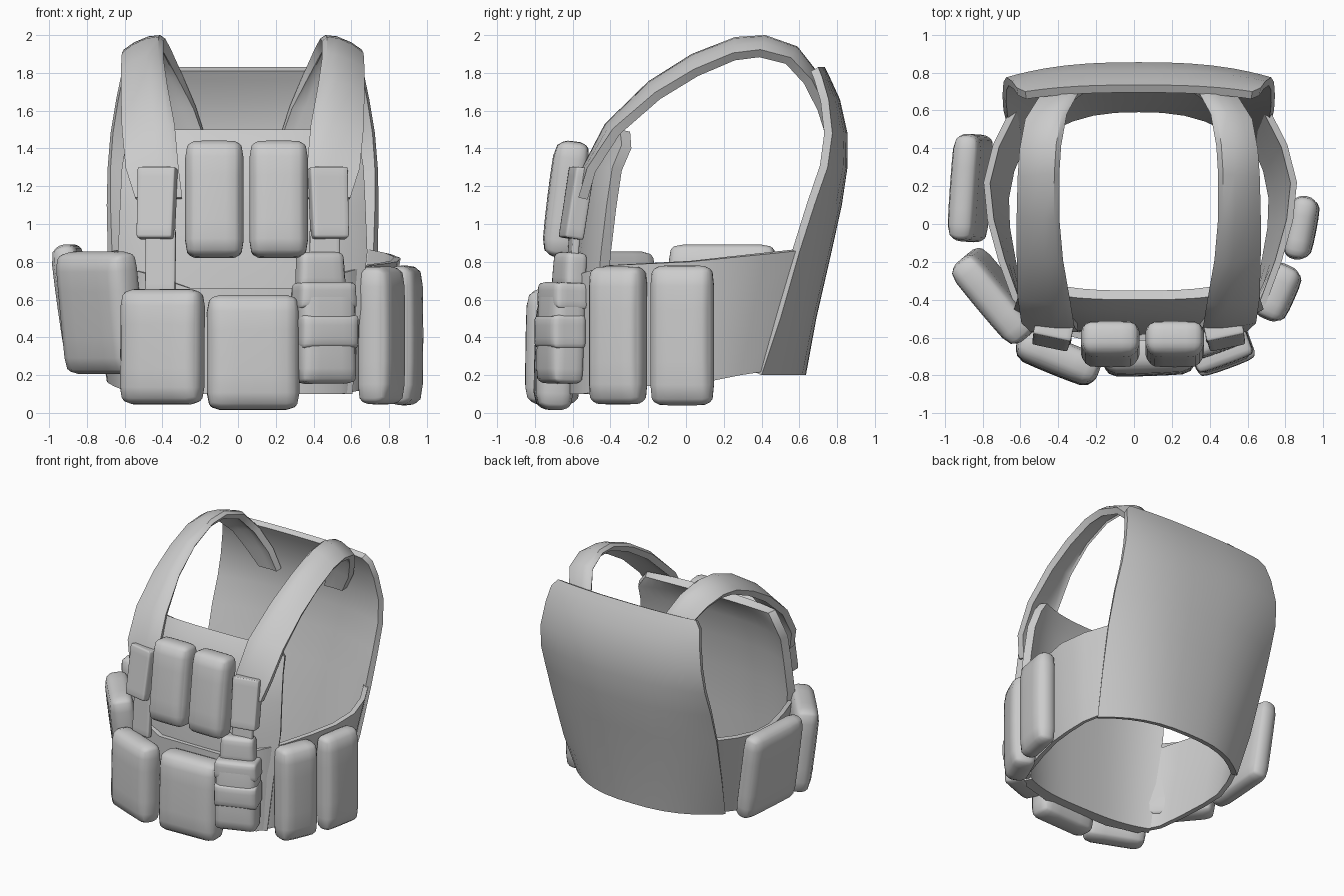
import bpy, bmesh, math
from mathutils import Vector, Matrix

if "Cube" in bpy.data.objects:
    bpy.data.objects.remove(bpy.data.objects["Cube"])

CX = 0.025  # sideways centre of the carrier


def finish(name, bm, angle=40, thickness=0):
    me = bpy.data.meshes.new(name)
    bm.to_mesh(me)
    bm.free()
    ob = bpy.data.objects.new(name, me)
    bpy.context.collection.objects.link(ob)
    bpy.ops.object.select_all(action='DESELECT')
    ob.select_set(True)
    bpy.context.view_layer.objects.active = ob
    if thickness:
        m = ob.modifiers.new("thickness", 'SOLIDIFY')
        m.thickness = thickness
        m.offset = -1
        bpy.ops.object.modifier_apply(modifier=m.name)
    bpy.ops.object.shade_smooth_by_angle(angle=math.radians(angle))
    return ob


def sheet(name, rows, thickness):
    """Skin a grid of points and thicken it inwards."""
    bm = bmesh.new()
    vs = [[bm.verts.new(p) for p in row] for row in rows]
    for a, b in zip(vs, vs[1:]):
        for i in range(len(a) - 1):
            bm.faces.new((a[i], a[i + 1], b[i + 1], b[i]))
    return finish(name, bm, 40, thickness)


def plate(name, profile, side, thickness, power):
    """Curved plate from rows of z, half width, centre y, edge y."""
    rows, n = [], 16
    for z, hw, yc, ye in profile:
        row = []
        for i in range(n + 1):
            u = math.sin((2 * i / n - 1) * math.pi / 2)
            row.append((CX + side * u * hw, yc + (ye - yc) * abs(u) ** power, z))
        rows.append(row)
    return sheet(name, rows, thickness)


def pouch(name, loc, size, yaw=0, pitch=0, r=0.065, bulge=0.015, taper=1.0):
    """Soft rounded box whose front is local -y."""
    bm = bmesh.new()
    bmesh.ops.create_cube(bm, size=2)
    bmesh.ops.subdivide_edges(bm, edges=bm.edges[:], cuts=7, use_grid_fill=True)
    h = Vector(size) / 2
    r = min(r, min(h) * 0.95)
    for v in bm.verts:
        c = v.co.copy()
        p = Vector([math.sin(c[k] * math.pi / 2) * h[k] for k in range(3)])
        q = Vector([max(-(h[k] - r), min(h[k] - r, p[k])) for k in range(3)])
        d = p - q
        if d.length > 1e-6:
            p = q + d.normalized() * r
        if p.y < 0:
            p.y -= bulge * (1 - c.x ** 2) * (1 - c.z ** 2)
        p.x *= 1 + (taper - 1) * (c.z + 1) / 2
        v.co = p
    m = (Matrix.Translation(loc) @ Matrix.Rotation(math.radians(yaw), 4, 'Z')
         @ Matrix.Rotation(math.radians(pitch), 4, 'X'))
    bm.transform(m)
    return finish(name, bm, 50)


# Back and front plates
plate("back_panel", [
    (0.20, 0.65, 0.635, 0.40), (0.50, 0.69, 0.69, 0.50), (0.85, 0.715, 0.77, 0.60),
    (1.10, 0.72, 0.825, 0.68), (1.30, 0.715, 0.855, 0.75), (1.48, 0.70, 0.855, 0.775),
    (1.66, 0.67, 0.815, 0.755), (1.78, 0.645, 0.76, 0.72), (1.83, 0.60, 0.735, 0.70)],
    -1, 0.045, 2.6)
plate("front_panel", [
    (0.10, 0.58, -0.59, -0.50), (0.50, 0.62, -0.59, -0.48), (0.85, 0.66, -0.58, -0.45),
    (1.10, 0.65, -0.55, -0.42), (1.30, 0.64, -0.51, -0.39), (1.42, 0.62, -0.46, -0.34),
    (1.50, 0.56, -0.40, -0.35)], 1, 0.06, 3)

# Waist band round the front: top x, top y, top z, bottom x, bottom y, bottom z
half = [(0.675, 0.61, 0.86, 0.635, 0.42, 0.22), (0.77, 0.42, 0.84, 0.69, 0.29, 0.20),
        (0.82, 0.22, 0.82, 0.72, 0.14, 0.17), (0.80, 0.02, 0.80, 0.715, -0.02, 0.16),
        (0.74, -0.20, 0.79, 0.68, -0.22, 0.14), (0.66, -0.42, 0.78, 0.63, -0.42, 0.12),
        (0.52, -0.55, 0.74, 0.52, -0.55, 0.10), (0.28, -0.615, 0.66, 0.28, -0.615, 0.10)]
sides = [[(Vector((CX + s * tx * (1.02 if s > 0 else 1), ty, tz)), Vector((CX + s * bx, by, bz)))
          for tx, ty, tz, bx, by, bz in half] for s in (-1, 1)]
ring = sides[0] + sides[1][::-1]
sheet("waist_band", [[b.lerp(t, k / 3) for t, b in ring] for k in range(4)], 0.035)

# Shoulder straps: y, z, inner x, outer x; outer edge slopes down over the shoulder
path = [(-0.57, 1.14, 0.32, 0.57), (-0.55, 1.30, 0.34, 0.62), (-0.43, 1.53, 0.36, 0.64),
        (-0.20, 1.755, 0.40, 0.645), (0.03, 1.90, 0.42, 0.645), (0.26, 1.99, 0.42, 0.64),
        (0.42, 2.00, 0.41, 0.63), (0.59, 1.94, 0.38, 0.60), (0.70, 1.80, 0.32, 0.53),
        (0.765, 1.63, 0.25, 0.46), (0.79, 1.47, 0.20, 0.37)]
for s, side in ((1, "right"), (-1, "left")):
    rows = []
    for i, (y, z, xi, xo) in enumerate(path):
        drop = 0.085 * math.sin(math.pi * i / (len(path) - 1))
        inward = (Vector((0.15, 1.2)) - Vector((y, z))).normalized()
        row = []
        for u, f in ((0, 0.25), (0.12, 0), (0.4, 0.08), (0.75, 0.5), (1, 1)):
            o = inward * drop * f
            row.append((CX + s * (xi + (xo - xi) * u), y + o.x, z + o.y))
        rows.append(row[::s])
    sheet(side + "_shoulder_strap", rows, 0.05)
    # Strap keeper and the webbing hanging beneath it
    pouch(side + "_strap_keeper", (CX + s * 0.455, -0.58, 1.11), (0.19, 0.10, 0.38), s * 12, -9,
          0.012, 0, 1.08)
    pouch(side + "_strap_webbing", (CX + s * 0.435, -0.60, 0.80), (0.16, 0.04, 0.34), s * 8, -4,
          0.01, 0)

# Chest pouches
for side, x in (("left", -0.125), ("right", 0.215)):
    pouch(side + "_chest_pouch", (x, -0.63, 1.13), (0.31, 0.18, 0.62), 0, -7)

# Belly pouches
pouch("belly_pouch_left", (-0.40, -0.70, 0.35), (0.46, 0.17, 0.61), -22, -1, 0.07)
pouch("belly_pouch_middle", (0.08, -0.69, 0.32), (0.49, 0.19, 0.61), 2, -2, 0.07)

# Small utility pouch with cap, flap and band
pouch("utility_pouch_body", (0.46, -0.66, 0.42), (0.31, 0.17, 0.53), 20, -2, 0.04)
pouch("utility_pouch_cap", (0.435, -0.615, 0.75), (0.27, 0.11, 0.20), 20, -4, 0.03, 0.01, 0.88)
pouch("utility_pouch_flap", (0.455, -0.65, 0.62), (0.325, 0.18, 0.14), 20, -2, 0.025, 0.01, 0.94)
pouch("utility_pouch_band", (0.465, -0.665, 0.43), (0.32, 0.18, 0.18), 20, 0, 0.025)

# Right side pouches
pouch("right_side_pouch_front", (0.755, -0.36, 0.41), (0.31, 0.17, 0.73), 66, 0)
pouch("right_side_pouch_rear", (0.88, -0.02, 0.41), (0.34, 0.14, 0.74), 79, 0)

# Left side pouches, tops leaning outwards
pouch("left_side_pouch_front", (-0.725, -0.38, 0.53), (0.54, 0.17, 0.65), -50, 7)
pouch("left_side_pouch_rear", (-0.86, 0.19, 0.56), (0.57, 0.14, 0.67), -94, 8)
